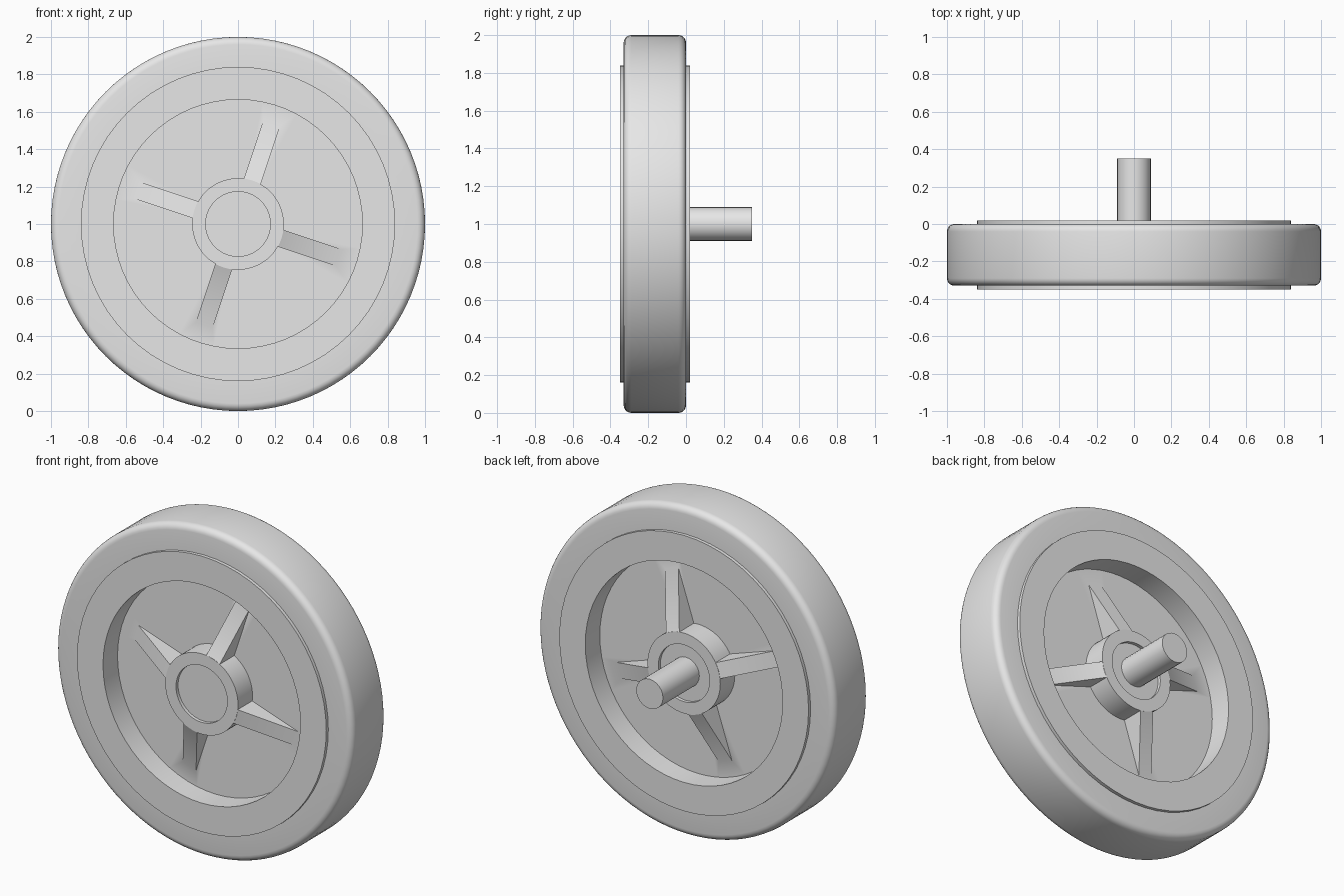
import bpy, bmesh, math
from mathutils import Matrix, Vector

cube = bpy.data.objects.get("Cube")
if cube:
    bpy.data.objects.remove(cube, do_unlink=True)

grey = bpy.data.materials.new("plain_grey")
grey.use_nodes = True
grey.diffuse_color = (0.8, 0.8, 0.8, 1)
grey.node_tree.nodes["Principled BSDF"].inputs["Base Color"].default_value = (0.8, 0.8, 0.8, 1)

FRONT, BACK = -0.35, 0.02            # faces of rim and hub
MID = (FRONT + BACK) / 2
WEB = 0.045                          # half thickness of the web
HALF = BACK - MID


def finish(name, bm):
    bmesh.ops.remove_doubles(bm, verts=bm.verts, dist=1e-5)
    bmesh.ops.recalc_face_normals(bm, faces=bm.faces)
    mesh = bpy.data.meshes.new(name)
    bm.to_mesh(mesh)
    bm.free()
    mesh.materials.append(grey)
    obj = bpy.data.objects.new(name, mesh)
    bpy.context.collection.objects.link(obj)
    return obj


def activate(obj):
    bpy.ops.object.select_all(action="DESELECT")
    obj.select_set(True)
    bpy.context.view_layer.objects.active = obj


def smooth(obj):
    activate(obj)
    bpy.ops.object.shade_smooth_by_angle(angle=math.radians(30))


def lathe(name, profile, sides, closed=False):
    """Spin (radius, y) points about the wheel axis."""
    bm = bmesh.new()
    verts = [bm.verts.new((r, y, 1)) for r, y in profile]
    edges = [bm.edges.new(pair) for pair in zip(verts, verts[1:])]
    if closed:
        edges.append(bm.edges.new((verts[-1], verts[0])))
    bmesh.ops.spin(bm, geom=verts + edges, cent=(0, 0, 1), axis=(0, 1, 0),
                   angle=math.tau, steps=sides, use_merge=True)
    return finish(name, bm)


# Tyre with rounded shoulders
round_r, tyre_front, tyre_back = 0.04, -0.33, 0.0
profile = [(0.8, tyre_front)]
for cy, start in ((tyre_front + round_r, -90), (tyre_back - round_r, 0)):
    for i in range(6):
        a = math.radians(start + i * 18)
        profile.append((1 - round_r + round_r * math.cos(a), cy + round_r * math.sin(a)))
profile.append((0.8, tyre_back))
smooth(lathe("tyre", profile, 96, closed=True))

# Wheel centre: sunken bore, hub, web and raised rim, the same on both sides
half = [(0, HALF - 0.02), (0.173, HALF - 0.02), (0.173, HALF), (0.245, HALF),
        (0.245, WEB), (0.665, WEB), (0.665, HALF), (0.84, HALF)]
profile = [(r, MID - d) for r, d in half] + [(r, MID + d) for r, d in reversed(half)]
centre = lathe("wheel_centre", profile, 64)

# Four tapering ribs merged into the hub and web
bm = bmesh.new()
slope = (HALF - WEB) / (0.57 - 0.24)
side = [(0.2, HALF), (0.24, HALF), (0.6, HALF - slope * 0.36)]
outline = [(r, MID - d) for r, d in side] + [(r, MID + d) for r, d in reversed(side)]
for i in range(4):
    turn = Matrix.Rotation(-math.radians(71.5 + 90 * i), 4, "Y")
    place = Matrix.Translation((0, 0, 1)) @ turn
    face = bm.faces.new([bm.verts.new(place @ Vector((r, y, -0.0475))) for r, y in outline])
    ext = bmesh.ops.extrude_face_region(bm, geom=[face])
    new = [v for v in ext["geom"] if isinstance(v, bmesh.types.BMVert)]
    bmesh.ops.translate(bm, verts=new, vec=turn @ Vector((0, 0, 0.095)))
ribs = finish("ribs", bm)
ribs.hide_render = True
union = centre.modifiers.new("ribs", "BOOLEAN")
union.operation = "UNION"
union.solver = "EXACT"
union.object = ribs
activate(centre)
bpy.ops.object.modifier_apply(modifier=union.name)
bpy.data.objects.remove(ribs, do_unlink=True)
smooth(centre)

# Axle stub at the back
smooth(lathe("axle", [(0, MID), (0.09, MID), (0.09, 0.35), (0, 0.35)], 24))
